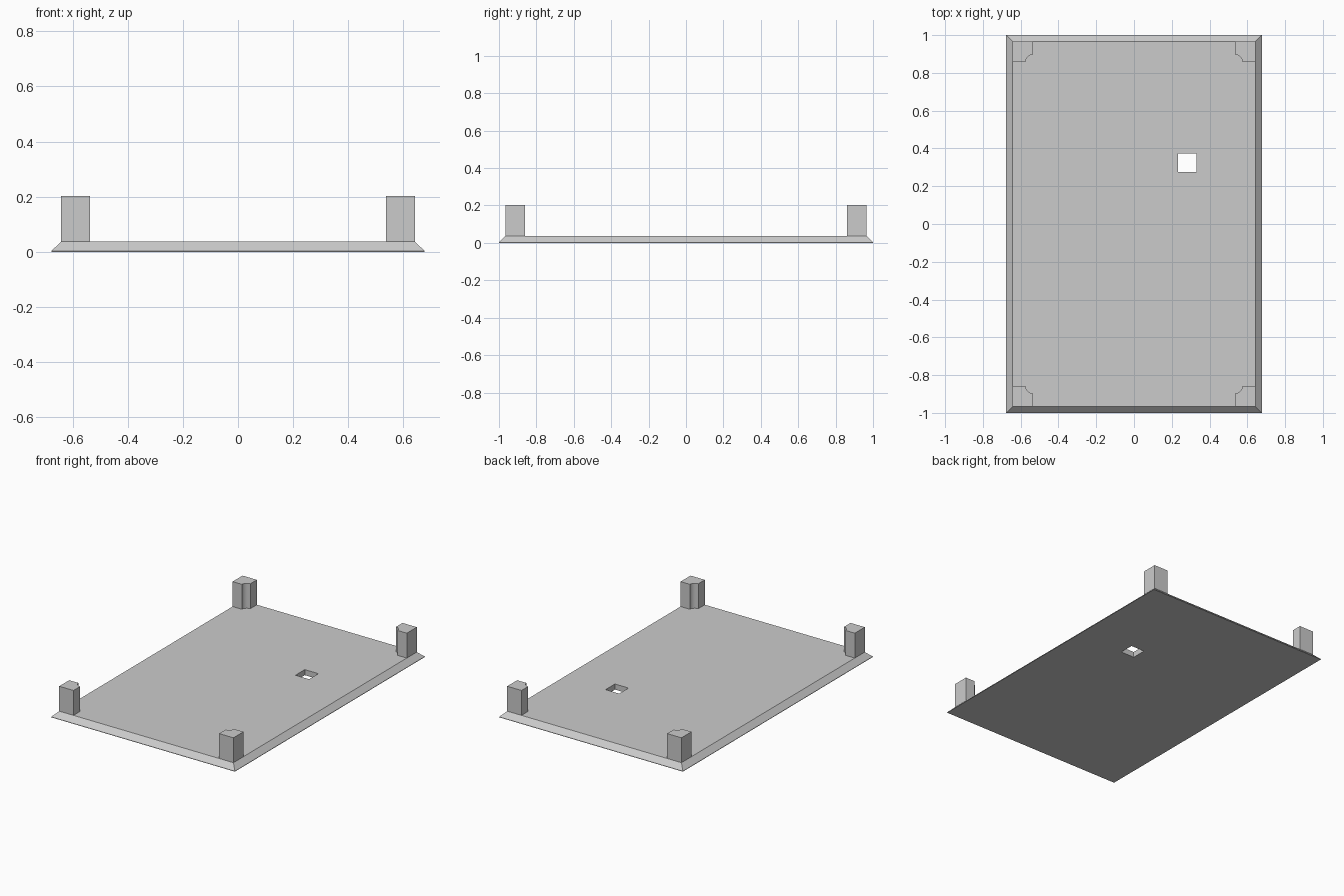
import bpy
import bmesh
from math import cos, sin, pi, radians

cube = bpy.data.objects.get("Cube")
if cube:
    bpy.data.objects.remove(cube, do_unlink=True)

HALF_X, HALF_Y = 0.677, 1.0
BEVEL, LIP, THICK = 0.035, 0.003, 0.037
POST, POST_TOP, NOTCH = 0.105, 0.203, 0.036

grey = bpy.data.materials.new("light grey")
grey.use_nodes = True
colour = (0.6, 0.6, 0.6, 1)
grey.diffuse_color = colour
grey.node_tree.nodes["Principled BSDF"].inputs["Base Color"].default_value = colour


def loft(name, rings):
    """Closed solid through matching rings of points."""
    bm = bmesh.new()
    loops = [[bm.verts.new(p) for p in ring] for ring in rings]
    for low, high in zip(loops, loops[1:]):
        for i in range(len(low)):
            j = (i + 1) % len(low)
            bm.faces.new((low[i], low[j], high[j], high[i]))
    bm.faces.new(loops[0][::-1])
    bm.faces.new(loops[-1])
    bmesh.ops.recalc_face_normals(bm, faces=bm.faces)
    mesh = bpy.data.meshes.new(name)
    bm.to_mesh(mesh)
    bm.free()
    mesh.materials.append(grey)
    obj = bpy.data.objects.new(name, mesh)
    bpy.context.collection.objects.link(obj)
    return obj


def rect(cx, cy, hx, hy, z):
    return [(cx + sx * hx, cy + sy * hy, z)
            for sx, sy in ((-1, -1), (1, -1), (1, 1), (-1, 1))]


# Base plate with a thin lip and sloped edges
plate = loft("base_plate", [
    rect(0, 0, HALF_X, HALF_Y, 0),
    rect(0, 0, HALF_X, HALF_Y, LIP),
    rect(0, 0, HALF_X - BEVEL, HALF_Y - BEVEL, THICK)])

# Square hole through the plate
cutter = loft("hole_cutter", [rect(0.282, 0.323, 0.05, 0.049, z) for z in (-0.1, 0.1)])
cutter.hide_render = True
cutter.hide_viewport = True
cut = plate.modifiers.new("hole", "BOOLEAN")
cut.operation = "DIFFERENCE"
cut.solver = "EXACT"
cut.object = cutter

# Corner posts, each with a concave notch on its inner corner
x1, y1 = HALF_X - BEVEL, HALF_Y - BEVEL
x0, y0 = x1 - POST, y1 - POST
outline = [(x1, y0), (x1, y1), (x0, y1)]
STEPS = 8
for i in range(STEPS + 1):
    a = pi / 2 * (1 - i / STEPS)
    outline.append((x0 + NOTCH * cos(a), y0 + NOTCH * sin(a)))
posts = loft("corner_posts", [[(x, y, z) for x, y in outline] for z in (THICK, POST_TOP)])
mirror = posts.modifiers.new("four_corners", "MIRROR")
mirror.use_axis = (True, True, False)
mirror.use_clip = False

# Smooth only the curved notches
for obj in bpy.context.selected_objects:
    obj.select_set(False)
posts.select_set(True)
bpy.context.view_layer.objects.active = posts
bpy.ops.object.shade_smooth_by_angle(angle=radians(30))
